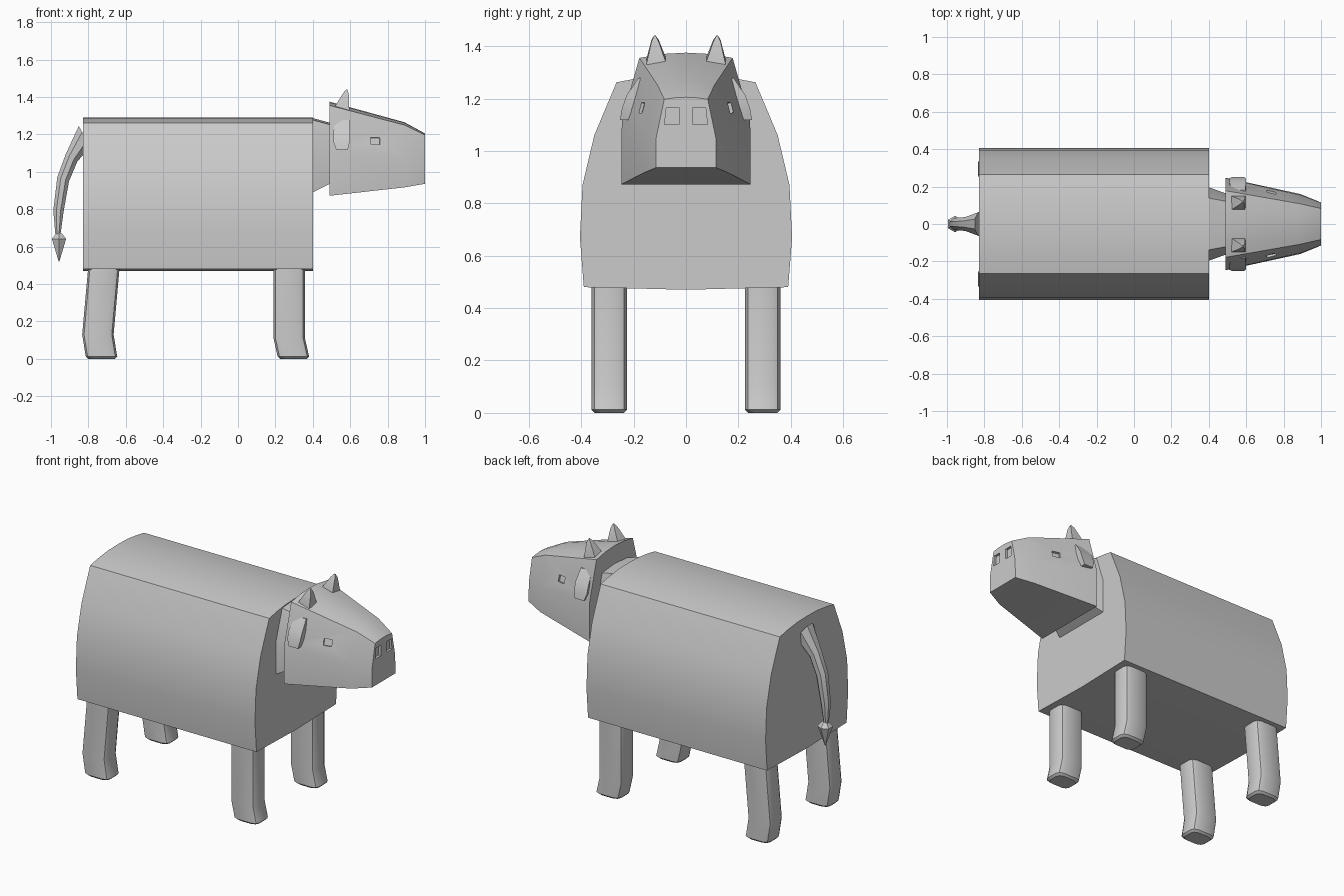
import bpy, bmesh, math
from mathutils import Matrix

if "Cube" in bpy.data.objects:
    bpy.data.objects.remove(bpy.data.objects["Cube"])


def activate(ob):
    bpy.ops.object.select_all(action='DESELECT')
    ob.select_set(True)
    bpy.context.view_layer.objects.active = ob


def finish(ob, angle=30):
    activate(ob)
    bpy.ops.object.shade_smooth_by_angle(angle=math.radians(angle))


def mirror_y(ob):
    m = ob.modifiers.new("mirror", 'MIRROR')
    m.use_axis = (False, True, False)


def loft(name, rings, mirrored=False, angle=30):
    """Bridge equal-sized rings of points and cap both ends."""
    bm = bmesh.new()
    vs = [[bm.verts.new(p) for p in r] for r in rings]
    n = len(rings[0])
    for a, b in zip(vs, vs[1:]):
        for i in range(n):
            j = (i + 1) % n
            bm.faces.new((a[i], a[j], b[j], b[i]))
    bm.faces.new(vs[0])
    bm.faces.new(vs[-1])
    bmesh.ops.recalc_face_normals(bm, faces=bm.faces)
    me = bpy.data.meshes.new(name)
    bm.to_mesh(me)
    bm.free()
    ob = bpy.data.objects.new(name, me)
    bpy.context.collection.objects.link(ob)
    if mirrored:
        mirror_y(ob)
    finish(ob, angle)
    return ob


def section(x, half):
    """Closed symmetric y-z section from a half listed bottom to top (y >= 0)."""
    other = [(-y, z) for y, z in reversed(half) if y > 0]
    return [(x, y, z) for y, z in half + other]


# Body
body_half = [(0, .47), (.39, .48), (.405, .67), (.395, .87), (.35, 1.06),
             (.265, 1.262), (.19, 1.276), (.1, 1.287), (0, 1.29)]
loft("body", [section(-.83, body_half), section(.40, body_half)])

# Neck
loft("neck", [
    section(.39, [(0, .885), (.2, .885), (.2, 1.1), (.14, 1.28), (0, 1.29)]),
    section(.50, [(0, .94), (.16, .94), (.16, 1.1), (.12, 1.25), (0, 1.26)])])

# Head
head = loft("head", [
    section(.49, [(0, .872), (.247, .872), (.245, 1.12), (.178, 1.355), (.09, 1.37), (0, 1.375)]),
    section(.89, [(0, .917), (.16, .917), (.155, 1.07), (.108, 1.25), (.055, 1.262), (0, 1.265)]),
    section(1.0, [(0, .936), (.115, .936), (.114, 1.05), (.083, 1.197), (.042, 1.203), (0, 1.205)])])

# Recessed eyes and nostrils
eye_cut = loft("eye_cutter", [[(sx * .025, y, sz * .02) for sx, sz in
                               ((-1, -1), (1, -1), (1, 1), (-1, 1))] for y in (-.012, .04)])
eye_cut.data.transform(Matrix.Translation((.735, .17, 1.165))
                       @ Matrix.Rotation(math.radians(-13), 4, 'Z')
                       @ Matrix.Rotation(math.radians(15), 4, 'X'))
mirror_y(eye_cut)
nose_cut = loft("nostril_cutter", [[(x, .027, 1.1), (x, .082, 1.1), (x, .075, 1.165), (x, .027, 1.165)]
                                   for x in (.985, 1.05)], mirrored=True)
for cutter in (eye_cut, nose_cut):
    cutter.hide_render = True
    b = head.modifiers.new("recess", 'BOOLEAN')
    b.operation = 'DIFFERENCE'
    b.object = cutter
    activate(head)
    bpy.ops.object.modifier_apply(modifier=b.name)
    bpy.data.objects.remove(cutter)
finish(head)

# Ears
loft("ears", [[(x0, yi, z), (x1, yi, z), (x1, yo, z), (x0, yo, z)] for x0, x1, yi, yo, z in (
    (.52, .595, .165, .182, 1.278), (.51, .60, .19, .228, 1.21),
    (.51, .597, .205, .245, 1.16), (.525, .587, .22, .252, 1.118))], mirrored=True)

# Horns
loft("horns", [[(x + sx * r, y + sy * r, z - sx * r * .25) for sx, sy in
                ((-1, -1), (1, -1), (1, 1), (-1, 1))] for x, y, z, r in (
    (.556, .112, 1.31, .041), (.558, .113, 1.345, .037),
    (.578, .118, 1.42, .014), (.582, .119, 1.44, .003))], mirrored=True, angle=15)


# Legs
def leg_ring(x, z, inset=0):
    hx, hy = .084 - inset, .067 - inset
    cx, cy = .035, .03
    pts = [(hx, hy - cy), (hx - .010, hy - .010), (hx - cx, hy)]
    pts += [(-a, b) for a, b in reversed(pts)]
    pts += [(-a, -b) for a, b in pts]
    return [(x + a, .293 + b, z) for a, b in pts]


def legs(name, top_x, knee_x, knee_z, foot_x):
    loft(name, [leg_ring(top_x, .50), leg_ring(knee_x, knee_z),
                leg_ring(foot_x - .004, .03), leg_ring(foot_x, .012),
                leg_ring(foot_x, 0, .012)], mirrored=True, angle=35)


legs("front_legs", .274, .274, .11, .296)
legs("back_legs", -.716, -.749, .13, -.729)


# Tail: round rings tilted along the path
def ring(x, z, r, tilt, n=8):
    c, s = math.cos(math.radians(tilt)), math.sin(math.radians(tilt))
    out = []
    for i in range(n):
        a = 2 * math.pi * (i + .5) / n
        u = r * math.cos(a)
        out.append((x + u * c, r * math.sin(a), z + u * s))
    return out


loft("tail", [ring(*p) for p in (
    (-.82, 1.19, .068, -60), (-.89, 1.075, .04, -35), (-.935, .96, .036, -20),
    (-.96, .79, .03, -5), (-.963, .65, .013, 0))], angle=40)

# Tail tuft
loft("tail_tuft", [ring(-.957, z, r, 0, 6) for z, r in (
    (.672, .016), (.642, .044), (.52, .002))])
